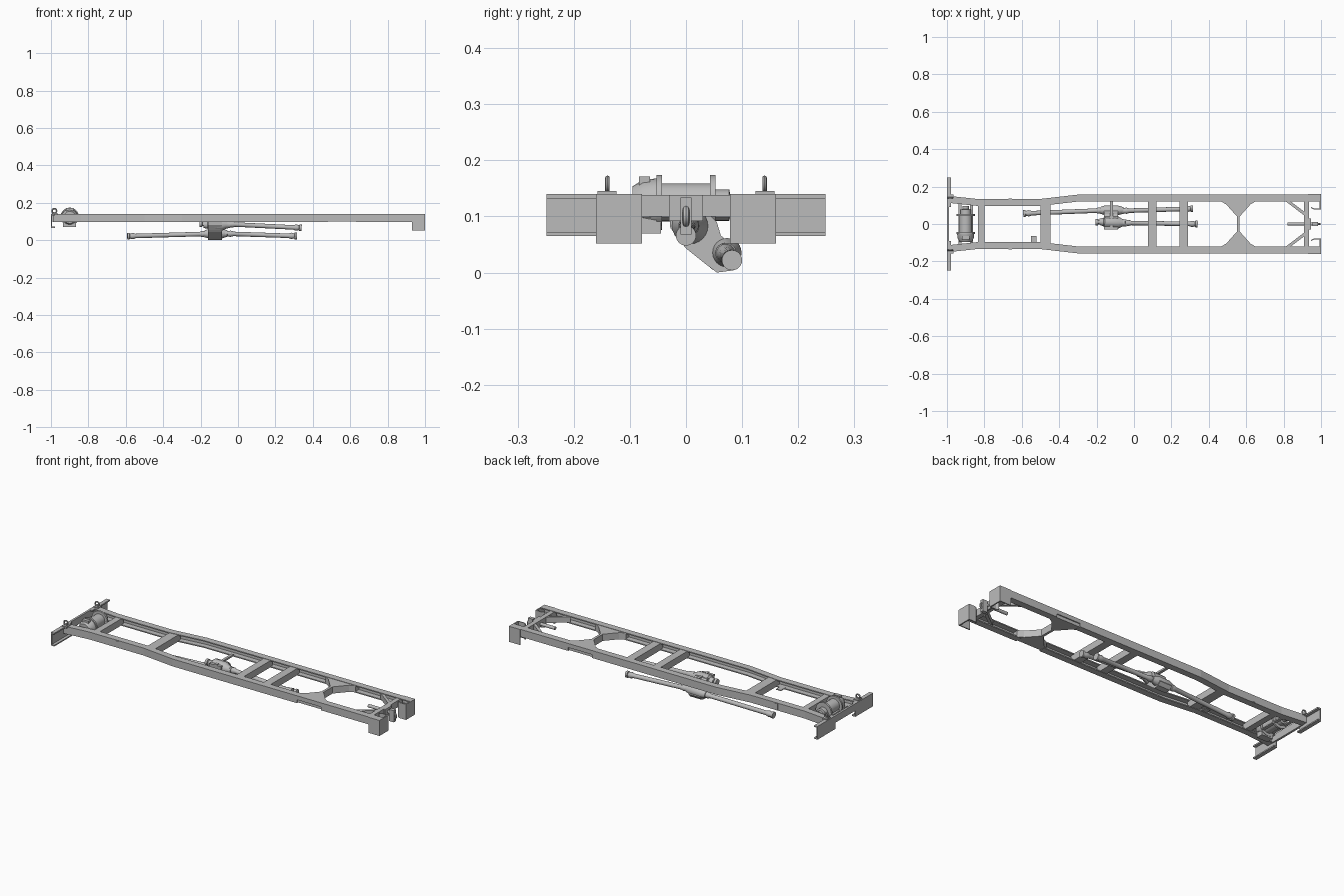
import bpy, bmesh, math
from mathutils import Vector

cube = bpy.data.objects.get("Cube")
if cube:
    bpy.data.objects.remove(cube, do_unlink=True)

grey = bpy.data.materials.new("chassis_grey")
grey.use_nodes = True
grey.diffuse_color = (0.5, 0.5, 0.5, 1)
grey.node_tree.nodes["Principled BSDF"].inputs["Base Color"].default_value = (0.5, 0.5, 0.5, 1)


def finish(name, bm, smooth=False):
    bmesh.ops.recalc_face_normals(bm, faces=bm.faces)
    mesh = bpy.data.meshes.new(name)
    bm.to_mesh(mesh)
    bm.free()
    mesh.materials.append(grey)
    ob = bpy.data.objects.new(name, mesh)
    bpy.context.scene.collection.objects.link(ob)
    if smooth:
        bpy.ops.object.select_all(action='DESELECT')
        ob.select_set(True)
        bpy.context.view_layer.objects.active = ob
        bpy.ops.object.shade_smooth_by_angle(angle=math.radians(35))
    return ob


def loft(name, rings, smooth=False):
    """Closed skin through a list of equally long point rings."""
    bm = bmesh.new()
    rows = [[bm.verts.new(p) for p in ring] for ring in rings]
    n = len(rows[0])
    for a, b in zip(rows, rows[1:]):
        for i in range(n):
            j = (i + 1) % n
            bm.faces.new((a[i], a[j], b[j], b[i]))
    bm.faces.new(rows[0])
    bm.faces.new(rows[-1])
    return finish(name, bm, smooth)


def box(name, x0, x1, y0, y1, z0, z1):
    ring = [(x0, y0), (x1, y0), (x1, y1), (x0, y1)]
    return loft(name, [[(x, y, z) for x, y in ring] for z in (z0, z1)])


def plan(name, pts, z0, z1):
    return loft(name, [[(x, y, z) for x, y in pts] for z in (z0, z1)])


def section(name, pts, x0, x1):
    return loft(name, [[(x, y, z) for y, z in pts] for x in (x0, x1)])


def turned(name, start, end, profile, sides=24):
    """Round part along start-end; profile holds (fraction, radius)."""
    a, d = Vector(start), Vector(end) - Vector(start)
    q = d.to_track_quat('Z', 'Y')
    rings = []
    for t, r in profile:
        rings.append([a + d * t + q @ Vector((r * math.cos(k * math.tau / sides),
                      r * math.sin(k * math.tau / sides), 0)) for k in range(sides)])
    return loft(name, rings, True)


def ring(name, centre, major, minor):
    rows = []
    bm = bmesh.new()
    for i in range(20):
        a = i * math.tau / 20
        rows.append([bm.verts.new(Vector(centre) + Vector((
            (major + minor * math.cos(b)) * math.cos(a), minor * math.sin(b),
            (major + minor * math.cos(b)) * math.sin(a))))
            for b in [k * math.tau / 8 for k in range(8)]])
    for i in range(20):
        for k in range(8):
            a, b, m = rows[i], rows[(i + 1) % 20], (k + 1) % 8
            bm.faces.new((a[k], a[m], b[m], b[k]))
    return finish(name, bm, True)


TOP, LOW, WIDE, SKIN = 0.14, 0.098, 0.037, 0.006
STATIONS = [(-0.99, 0.15), (-0.84, 0.134), (-0.5, 0.134), (-0.3, 0.157), (0.995, 0.157)]
CHANNEL = [(0, LOW), (0, TOP), (WIDE, TOP), (WIDE, TOP - SKIN), (SKIN, TOP - SKIN),
           (SKIN, LOW + SKIN), (WIDE, LOW + SKIN), (WIDE, LOW)]

# Notch cutter for the rails
cutter = box("rail_notch_cutter", 0.48, 0.63, -0.2, 0.2, 0.09, 0.117)
cutter.hide_render = True
cutter.hide_viewport = True

for s, side in ((1, "back"), (-1, "front")):
    # Channel side rails
    rail = loft(side + "_rail", [[(x, s * (y - d), z) for d, z in CHANNEL] for x, y in STATIONS])
    cut = rail.modifiers.new("notch", 'BOOLEAN')
    cut.object = cutter
    cut.solver = 'EXACT'
    box(side + "_rail_strap", -0.67, -0.652, s * 0.132, s * 0.137, 0.1, 0.137)

    # Bumper half, a channel open towards the chassis
    lip = [(-1, 0.065), (-0.978, 0.065), (-0.978, 0.072), (-0.994, 0.072),
           (-0.994, 0.132), (-0.978, 0.132), (-0.978, TOP), (-1, TOP)]
    loft(side + "_bumper", [[(x, y, z) for x, z in lip] for y in (s * 0.09, s * 0.249)])

    # Lifting shackle
    box(side + "_shackle_base", -0.995, -0.965, s * 0.124, s * 0.158, TOP - 0.005, TOP + 0.005)
    ring(side + "_shackle_ring", (-0.982, s * 0.14, 0.157), 0.012, 0.004)

    # Hooked end plate and gusset
    plan(side + "_end_plate", [(0.93, s * 0.16), (1, s * 0.16), (1, s * 0.078), (0.96, s * 0.078),
         (0.945, s * 0.086), (0.948, s * 0.09), (0.962, s * 0.083), (0.993, s * 0.083),
         (0.993, s * 0.154), (0.93, s * 0.154)], 0.052, TOP)
    plan(side + "_end_brace", [(0.81, s * 0.122), (0.835, s * 0.122), (0.915, s * 0.062),
         (0.915, s * 0.042)], 0.104, 0.136)

    # Winch side flange
    turned(side + "_winch_flange", (-0.9, s * 0.043, 0.125), (-0.9, s * 0.053, 0.125),
           [(0, 0.049), (1, 0.049)], 32)

# Straight cross members: name, x range, half width
for name, x0, x1, half in [("winch_cross_member", -0.835, -0.8, 0.115),
                           ("forward_cross_member", -0.5, -0.447, 0.122),
                           ("middle_cross_member", 0.076, 0.12, 0.14),
                           ("rear_middle_cross_member", 0.243, 0.288, 0.14),
                           ("end_cross_member", 0.91, 0.936, 0.14)]:
    box(name, x0, x1, -half, half, LOW + 0.002, TOP - 0.002)
box("bumper_tie", -1, -0.988, -0.12, 0.12, 0.1, TOP)
box("rail_foot", -0.55, -0.52, -0.105, -0.065, 0.1, 0.105)

# Flared cross member
waist = [(0.007, 0.04), (0.065, 0.105), (0.095, 0.122), (0.095, 0.15)]
quarter = [(0.558 + x, y) for x, y in waist]
opposite = [(0.558 - x, y) for x, y in reversed(waist)]
plan("flared_cross_member", quarter + opposite
     + [(x, -y) for x, y in reversed(opposite)]
     + [(x, -y) for x, y in reversed(quarter)], LOW + 0.002, TOP - 0.002)

# Winch drum, motor, gearbox and mount
turned("winch_drum", (-0.9, -0.045, 0.125), (-0.9, 0.045, 0.125), [(0, 0.034), (1, 0.034)])
turned("winch_motor", (-0.9, 0.05, 0.12), (-0.9, 0.095, 0.12),
       [(0, 0.028), (0.6, 0.028), (0.65, 0.018), (1, 0.018)])
turned("winch_gearbox", (-0.9, -0.05, 0.122), (-0.9, -0.095, 0.122),
       [(0, 0.046), (0.6, 0.043), (1, 0.032)])
box("winch_gearbox_cap", -0.92, -0.88, -0.084, -0.064, 0.15, 0.171)
for x in (-0.93, -0.87):
    box("winch_mount_bar", x - 0.008, x + 0.008, -0.12, 0.12, 0.098, 0.104)
box("winch_foot", -0.935, -0.865, -0.085, -0.045, 0.07, 0.1)

# Tow hitch
turned("tow_shank", (0.82, 0, 0.115), (0.975, 0, 0.115), [(0, 0.009), (1, 0.009)], 16)
box("tow_plate", 0.936, 0.945, -0.03, 0.03, 0.092, 0.138)
box("tow_jaw", 0.955, 0.985, -0.01, 0.01, 0.068, 0.134)
ring("tow_eye", (0.978, 0, 0.1), 0.014, 0.006)

# Transfer case
section("transfer_case", [(-0.03, 0.105), (-0.028, 0.08), (-0.01, 0.055), (0, 0.043), (0.035, 0.015),
        (0.055, 0), (0.085, 0.004), (0.1, 0.022), (0.088, 0.045), (0.062, 0.066),
        (0.055, 0.09), (0.04, 0.105)], -0.16, -0.085)
turned("transfer_case_housing", (-0.185, 0.012, 0.083), (-0.04, 0.005, 0.083),
       [(0, 0.017), (0.15, 0.022), (0.2, 0.032), (0.7, 0.032), (0.85, 0.02), (1, 0.018)])
turned("transfer_case_output", (-0.18, 0.073, 0.034), (-0.055, 0.073, 0.036),
       [(0, 0.018), (0.2, 0.026), (0.75, 0.026), (1, 0.016)])
box("transfer_case_bracket", -0.127, -0.112, -0.03, 0.122, 0.1, 0.11)

# Drive shafts with joint collars at both ends
SHAFTS = {"input_shaft": ((-0.205, 0.01, 0.087), (-0.16, 0.01, 0.086)),
          "upper_drive_shaft": ((-0.06, 0.006, 0.086), (0.34, 0, 0.066)),
          "forward_drive_shaft": ((-0.592, 0.056, 0.021), (-0.16, 0.073, 0.034)),
          "rear_drive_shaft": ((-0.07, 0.07, 0.035), (0.315, 0.082, 0.022))}
for name, (a, b) in SHAFTS.items():
    length = (Vector(b) - Vector(a)).length
    e, f = 0.03 / length, 0.045 / length
    if length < 0.1:
        turned(name, a, b, [(0, 0.017), (0.3, 0.017), (0.35, 0.01), (1, 0.01)])
    else:
        turned(name, a, b, [(0, 0.018), (e * 0.4, 0.018), (e * 0.45, 0.013), (e, 0.017),
                            (f, 0.012), (1 - f, 0.012), (1 - e, 0.017),
                            (1 - e * 0.45, 0.013), (1 - e * 0.4, 0.018), (1, 0.018)])
